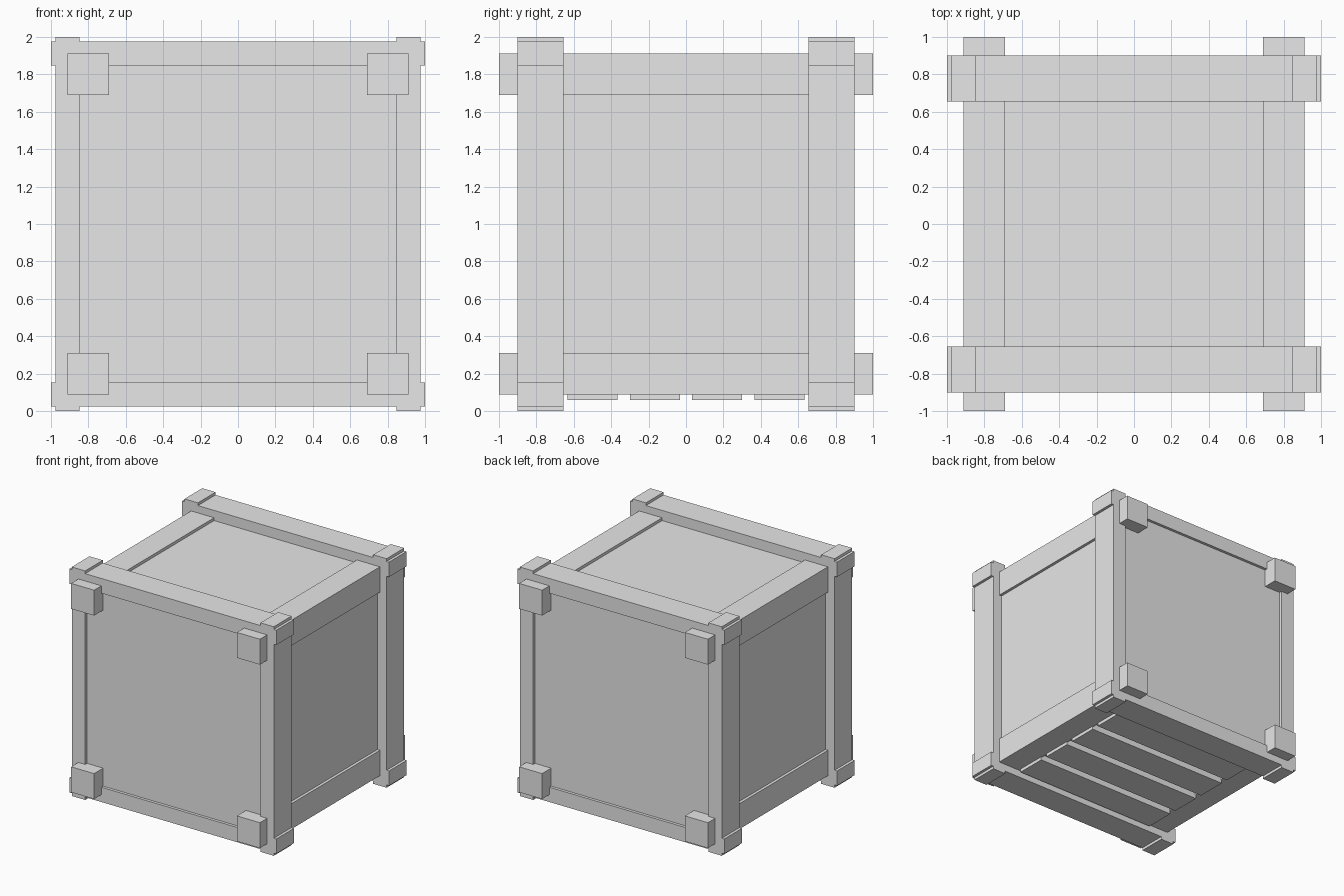
import bpy
from mathutils import Vector

cube = bpy.data.objects.get("Cube")
if cube:
    bpy.data.objects.remove(cube, do_unlink=True)

# Single plain colour
grey = bpy.data.materials.new("light_grey")
grey.use_nodes = True
grey.diffuse_color = (0.8, 0.8, 0.8, 1)
grey.node_tree.nodes["Principled BSDF"].inputs["Base Color"].default_value = (0.8, 0.8, 0.8, 1)

MID = 1.0                      # height of the crate's centre
SIDES = (-1, 1)
FRAME_IN, FRAME_OUT = 0.656, 0.90    # end frame depth range
BAR_IN, BAR_OUT = 0.847, 0.976       # end frame bar range
RAIL_IN, RAIL_OUT = 0.69, 0.912      # long rail range
INSET = 0.025                        # panels sit behind their frames


def box(name, low, high):
    """Box between two corners, with heights measured from the crate's centre."""
    low, high = Vector(low), Vector(high)
    bpy.ops.mesh.primitive_cube_add(size=1, location=(low + high) / 2 + Vector((0, 0, MID)))
    obj = bpy.context.object
    obj.name = name
    obj.scale = [abs(d) for d in high - low]
    bpy.ops.object.transform_apply(location=False, rotation=False, scale=True)
    obj.data.materials.append(grey)
    return obj


# Side, top and bottom panels as one core, and the two end panels as another
core = RAIL_OUT - INSET
box("side_panels", (-core, -FRAME_IN, -core), (core, FRAME_IN, core))
end = FRAME_OUT - INSET
box("end_panels", (-BAR_IN, -end, -BAR_IN), (BAR_IN, end, BAR_IN))

# Long rails running front to back, their ends showing as square pegs
for sx in SIDES:
    for sz in SIDES:
        box("long_rail", (sx * RAIL_IN, -1, sz * RAIL_IN), (sx * RAIL_OUT, 1, sz * RAIL_OUT))

# End frames: posts and beams cross and overshoot at the corners
for sy in SIDES:
    for s in SIDES:
        box("frame_post", (s * BAR_IN, sy * FRAME_IN, -1), (s * BAR_OUT, sy * FRAME_OUT, 1))
        box("frame_beam", (-1, sy * FRAME_IN, s * BAR_IN), (1, sy * FRAME_OUT, s * BAR_OUT))

# Floor slats under the crate
for i in range(4):
    y = (i - 1.5) * 0.333
    box("floor_slat", (-0.7, y - 0.134, -0.941), (0.7, y + 0.134, -core))
